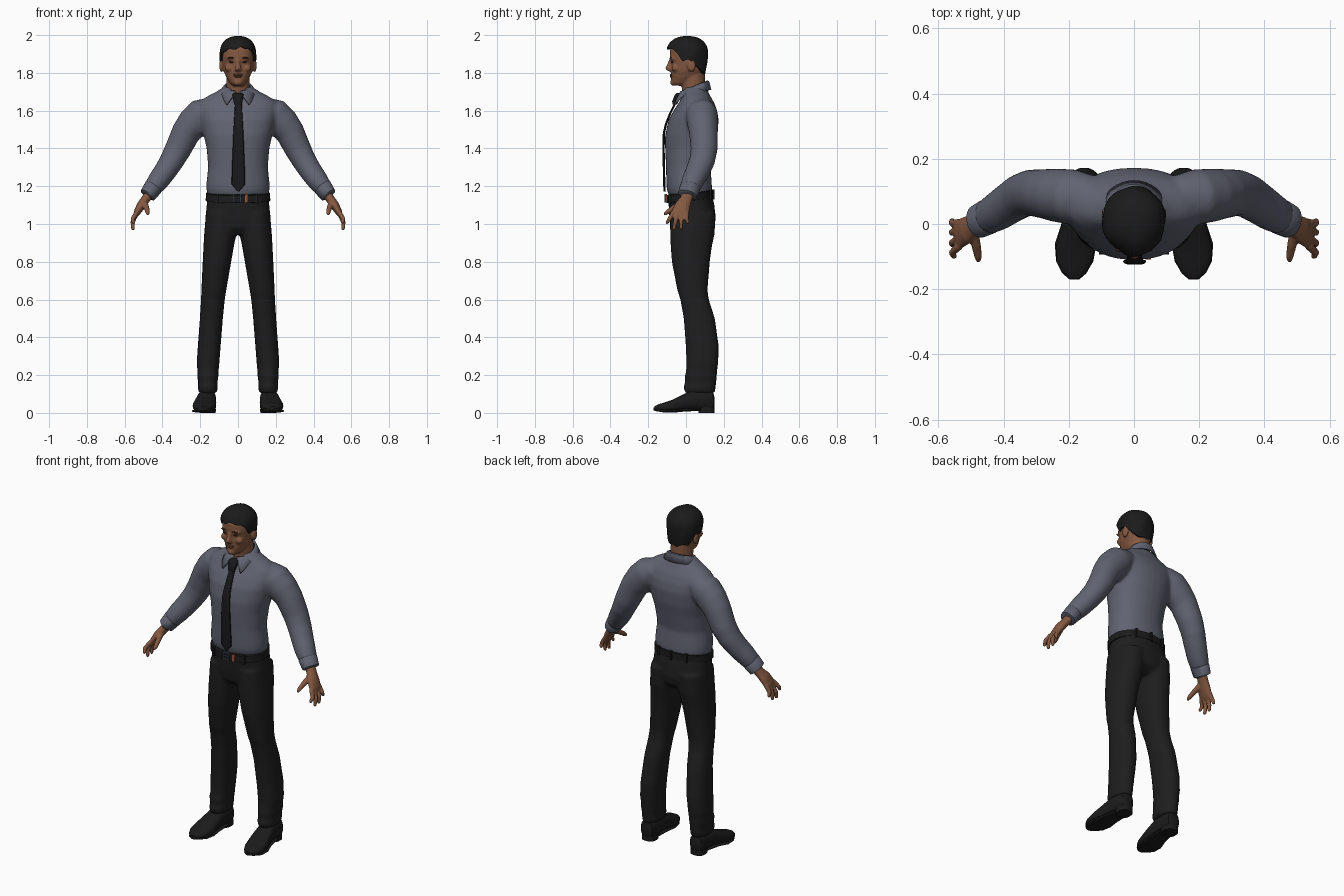
import bpy, bmesh, math
from mathutils import Vector, Matrix

X, Y, Z = Vector((1, 0, 0)), Vector((0, 1, 0)), Vector((0, 0, 1))


def material(name, rgb):
    m = bpy.data.materials.new(name)
    m.diffuse_color = (*rgb, 1)
    return m


SHIRT = material("slate shirt", (0.118, 0.125, 0.165))
BLACK = material("black cloth", (0.013, 0.013, 0.013))
TIE = material("tie black", (0.010, 0.010, 0.012))
LEATHER = material("black leather", (0.011, 0.011, 0.011))
HAIR = material("black hair", (0.011, 0.011, 0.011))
SKIN = material("brown skin", (0.23, 0.098, 0.052))
LIP = material("dark lip", (0.17, 0.065, 0.04))
EYE = material("dark eye", (0.035, 0.018, 0.012))
METAL = material("dark metal", (0.06, 0.075, 0.10))
TAN = material("tan leather", (0.30, 0.085, 0.035))


def loft(bm, rings, frame=None, n=32, p=2.0):
    """Skin rings of (centre, half size a, half size b); capped at both ends."""
    loops = []
    for i, (c, ra, rb) in enumerate(rings):
        c = Vector(c)
        if frame:
            a, b = frame
        else:
            t = Vector(rings[min(i + 1, len(rings) - 1)][0]) - Vector(rings[max(i - 1, 0)][0])
            t.normalize()
            a = Y.cross(t).normalized()
            b = t.cross(a)
        ring = []
        for k in range(n):
            w = 2 * math.pi * k / n
            cu, cv = math.cos(w), math.sin(w)
            u = math.copysign(abs(cu) ** (2 / p), cu)
            v = math.copysign(abs(cv) ** (2 / p), cv)
            ring.append(bm.verts.new(c + a * ra * u + b * rb * v))
        loops.append(ring)
    for r, q in zip(loops, loops[1:]):
        for k in range(n):
            bm.faces.new((r[k], r[(k + 1) % n], q[(k + 1) % n], q[k]))
    bm.faces.new(loops[0])
    bm.faces.new(loops[-1])


def slices(bm, rows, p=2.0, tilt=0.0):
    """Horizontal slices from (z, x min, x max, y front, y back)."""
    loft(bm, [(((x0 + x1) / 2, (f + b) / 2, z), (x1 - x0) / 2, (b - f) / 2)
              for z, x0, x1, f, b in rows], (X, (Y + Z * tilt)), p=p)


def ball(bm, c, r):
    bmesh.ops.create_uvsphere(bm, u_segments=20, v_segments=12, radius=1,
                              matrix=Matrix.Translation(c) @ Matrix.Diagonal((*r, 1)))


def block(bm, c, size):
    bmesh.ops.create_cube(bm, size=1, matrix=Matrix.Translation(c) @ Matrix.Diagonal((*size, 1)))


def finish(name, bm, mat, voxel=0, smooth=0, subsurf=0, solid=0, angle=50):
    bmesh.ops.recalc_face_normals(bm, faces=bm.faces)
    me = bpy.data.meshes.new(name)
    bm.to_mesh(me)
    bm.free()
    me.materials.append(mat)
    ob = bpy.data.objects.new(name, me)
    bpy.context.collection.objects.link(ob)
    bpy.ops.object.select_all(action='DESELECT')
    ob.select_set(True)
    bpy.context.view_layer.objects.active = ob
    bpy.ops.object.shade_smooth_by_angle(angle=math.radians(angle))
    if solid:
        m = ob.modifiers.new("thickness", 'SOLIDIFY')
        m.thickness, m.offset = solid, 0
    if voxel:
        m = ob.modifiers.new("merge", 'REMESH')
        m.mode, m.voxel_size, m.use_smooth_shade = 'VOXEL', voxel, True
    if smooth:
        m = ob.modifiers.new("soften", 'SMOOTH')
        m.factor, m.iterations = 0.5, smooth
    if subsurf:
        m = ob.modifiers.new("round", 'SUBSURF')
        m.levels = m.render_levels = subsurf
    return ob


def lerp(table, t):
    for (a, va), (b, vb) in zip(table, table[1:]):
        if t <= b:
            return va + (vb - va) * (t - a) / (b - a)
    return table[-1][1]


# Shirt: torso and sleeves merged
bm = bmesh.new()
torso = [(1.15, .160, -.092, .132), (1.185, .168, -.102, .138), (1.22, .167, -.104, .136),
         (1.30, .158, -.106, .130), (1.40, .166, -.110, .150), (1.47, .182, -.110, .166),
         (1.55, .200, -.093, .173), (1.60, .210, -.066, .165), (1.645, .205, -.036, .148),
         (1.675, .165, -.022, .130), (1.70, .115, -.018, .118), (1.725, .078, -.010, .108)]
slices(bm, [(z, -w, w, f, b) for z, w, f, b in torso], p=2.2)
for s in (-1, 1):
    loft(bm, [((s * x, y, z), a, b) for x, y, z, a, b in (
        (.13, .078, 1.615, .062, .07), (.19, .083, 1.58, .088, .085), (.235, .088, 1.535, .087, .082),
        (.275, .093, 1.485, .077, .076), (.318, .096, 1.395, .070, .071), (.350, .085, 1.335, .064, .068),
        (.385, .062, 1.280, .060, .064), (.420, .038, 1.232, .057, .060), (.448, .022, 1.195, .050, .054),
        (.458, .018, 1.18, .04, .046))])
finish("shirt", bm, SHIRT, voxel=.010, smooth=5)

# Cuffs
bm = bmesh.new()
for s in (-1, 1):
    loft(bm, [((s * x, y, z), a, b) for x, y, z, a, b in (
        (.444, .024, 1.200, .043, .048), (.449, .022, 1.194, .050, .055),
        (.478, .008, 1.153, .044, .052), (.481, .007, 1.149, .034, .042))])
finish("shirt_cuffs", bm, SHIRT)

# Collar: folded band around the neck, open at the front with two points
bm = bmesh.new()
rows = []
for i in range(33):
    t = -1 + i / 16
    w = math.pi * t * .95                      # 0 = back, ends = front
    back = (1 + math.cos(w)) / 2
    tip = max(0, (abs(t) - .72) / .28)
    rows.append([bm.verts.new(v) for v in (
        (.064 * math.sin(w), .045 + .066 * math.cos(w), 1.700 + .055 * back),
        (.073 * math.sin(w), .045 + .074 * math.cos(w), 1.698 + .055 * back),
        (.098 * math.sin(w) + math.copysign(.043 * tip, t), .040 + .090 * math.cos(w) - .012 * tip,
         1.675 + .035 * back - .045 * tip))])
for r, q in zip(rows, rows[1:]):
    for k in (0, 1):
        bm.faces.new((r[k], q[k], q[k + 1], r[k + 1]))
finish("shirt_collar", bm, SHIRT, solid=.009)

# Tie: knot and hanging blade
bm = bmesh.new()
loft(bm, [((0, -.060, 1.632), .018, .012), ((0, -.056, 1.65), .024, .017),
          ((0, -.042, 1.685), .029, .017), ((0, -.036, 1.693), .024, .012)], (X, Y), n=16, p=3)
loft(bm, [((.002, y, z), w, .006) for z, y, w in (
    (1.172, -.113, .004), (1.21, -.115, .036), (1.30, -.117, .034), (1.40, -.119, .030),
    (1.48, -.117, .027), (1.53, -.106, .024), (1.58, -.086, .021), (1.645, -.054, .018))],
    (X, Y), n=12, p=3)
finish("tie", bm, TIE, angle=40)

# Trousers: hips and both legs merged
bm = bmesh.new()
slices(bm, [(z, -w, w, f, b) for z, w, f, b in (
    (1.165, .160, -.094, .136), (1.10, .166, -.092, .150), (1.03, .173, -.088, .158),
    (.98, .172, -.080, .148), (.945, .14, -.05, .11))], p=2.3)
leg = [(1.06, .004, .170, -.085, .156), (.95, .008, .179, -.084, .152), (.88, .022, .183, -.081, .137),
       (.80, .036, .187, -.075, .126), (.65, .062, .194, -.046, .114), (.60, .070, .196, -.030, .121),
       (.50, .080, .202, -.012, .153), (.35, .092, .213, -.001, .174), (.26, .099, .219, .002, .170),
       (.22, .103, .214, .000, .165), (.19, .104, .217, -.008, .163), (.165, .109, .210, -.004, .160),
       (.135, .107, .213, -.014, .158), (.105, .112, .208, -.004, .152)]
for s in (-1, 1):
    slices(bm, [(z, min(s * a, s * b), max(s * a, s * b), f, k) for z, a, b, f, k in leg], p=2.2)
finish("trousers", bm, BLACK, voxel=.010, smooth=4)

# Belt with loops, buckle and tan tab
bm = bmesh.new()
loft(bm, [((0, .020, z), a, b) for z, a, b in (
    (1.122, .160, .110), (1.124, .171, .124), (1.163, .170, .124), (1.166, .158, .112))],
    (X, Y + Z * .1), n=48, p=2.2)
for x, y in ((.10, -.085), (-.10, -.085), (.09, .128), (-.09, .128), (0, .144)):
    block(bm, (x, y, 1.142 + .1 * y), (.014, .016, .052))
finish("belt", bm, LEATHER, angle=35)
bm = bmesh.new()
for x in (-.022, .014):
    block(bm, (x, -.107, 1.136), (.007, .012, .046))
for z in (1.116, 1.156):
    block(bm, (-.004, -.107, z), (.043, .012, .007))
block(bm, (-.004, -.107, 1.136), (.03, .010, .005))
finish("belt_buckle", bm, METAL)
bm = bmesh.new()
block(bm, (.044, -.104, 1.136), (.016, .009, .044))
finish("belt_tab", bm, TAN)

# Shoes: uppers lofted heel to toe, with heel blocks
bm = bmesh.new()
for s in (-1, 1):
    loft(bm, [((s * (a + b) / 2, y, (l + h) / 2), (b - a) / 2, (h - l) / 2) for y, a, b, l, h in (
        (.150, .140, .188, .03, .085), (.142, .126, .200, .015, .115), (.09, .118, .210, .014, .125),
        (.03, .116, .216, .016, .120), (-.02, .115, .228, .012, .095), (-.07, .116, .240, .004, .070),
        (-.115, .126, .238, .005, .055), (-.148, .144, .222, .010, .045), (-.168, .168, .198, .016, .034))],
        (X, Z), n=24, p=2.6)
    slices(bm, [(z, s * .162 - .042, s * .162 + .042, .065, .152) for z in (0, .03)], p=2.6)
    loft(bm, [((s * x, y, .010 + l), w, .008) for x, y, w, l in (
        (.162, .08, .045, .008), (.170, .0, .053, .006), (.179, -.06, .064, 0),
        (.182, -.115, .057, .0), (.183, -.152, .036, .006), (.183, -.171, .014, .010))], (X, Z), n=20, p=3)
finish("shoes", bm, LEATHER, angle=45)

# Head, neck, nose and ears merged
bm = bmesh.new()
head = [(1.732, .026, -.066, .0), (1.745, .042, -.076, .03), (1.775, .061, -.079, .075),
        (1.81, .076, -.079, .098), (1.85, .083, -.079, .108), (1.885, .086, -.086, .110),
        (1.92, .086, -.084, .108), (1.95, .078, -.070, .098), (1.975, .052, -.04, .07)]
slices(bm, [(z, -w, w, f, b) for z, w, f, b in head], p=2.2)
slices(bm, [(1.65, -.066, .066, -.02, .10), (1.72, -.062, .062, -.022, .10), (1.80, -.062, .062, -.03, .10)])
loft(bm, [((0, y, z), w, d) for z, y, w, d in (
    (1.875, -.080, .009, .008), (1.85, -.087, .010, .011), (1.825, -.094, .017, .016),
    (1.814, -.088, .018, .015), (1.808, -.080, .012, .010))], (X, Y), n=14)
ball(bm, (0, -.066, 1.75), (.024, .018, .018))
for s in (-1, 1):
    ball(bm, (s * .034, -.068, 1.876), (.028, .017, .009))
    ball(bm, (s * .046, -.056, 1.825), (.024, .020, .020))
    ball(bm, (s * .088, .030, 1.838), (.011, .022, .034))
finish("head", bm, SKIN, voxel=.006, smooth=2)

# Lips, eyes and brows
bm = bmesh.new()
ball(bm, (0, -.077, 1.790), (.026, .009, .005))
ball(bm, (0, -.077, 1.781), (.022, .009, .006))
finish("lips", bm, LIP)
bm = bmesh.new()
for s in (-1, 1):
    ball(bm, (s * .034, -.072, 1.857), (.014, .008, .0045))
    ball(bm, (s * .036, -.079, 1.880), (.021, .007, .004))
finish("eyes_and_brows", bm, EYE)

# Hair: swept cap whose lower edge follows a hairline (angle 0 = front)
bm = bmesh.new()
line = [(0, 1.932), (40, 1.925), (62, 1.905), (75, 1.868), (95, 1.866), (112, 1.845), (130, 1.812), (180, 1.792)]
N, M = 72, 22
rings = []
for j in range(1, M + 2):
    ring = []
    for k in range(N):
        w = 2 * math.pi * k / N
        deg = math.degrees(min(w, 2 * math.pi - w))
        low = lerp(line, deg) + .004 * math.sin(9 * w)
        f = min(j, M) / M
        z = 1.995 - (1.995 - low) * (1 - math.cos(f * math.pi / 2))
        h = (z - 1.90) / .095
        r = (1 - max(h, 0) ** 2.3) ** (1 / 2.3) if h > 0 else 1 - .10 * h * h
        r *= 1 + .022 * math.sin(6 * w + 30 * (1.99 - z)) * f + .02 * math.sin(3 * w + 1) * f
        if j > M:
            r *= .80                            # tuck the edge under
        ring.append(bm.verts.new((.097 * r * math.sin(w), .008 - .109 * r * math.cos(w),
                                  z + .004 * math.sin(4 * w) * f)))
    rings.append(ring)
for r, q in zip(rings, rings[1:]):
    for k in range(N):
        bm.faces.new((r[k], r[(k + 1) % N], q[(k + 1) % N], q[k]))
bm.faces.new(rings[0])
finish("hair", bm, HAIR)

# Hands: palm, four fingers and thumb merged
bm = bmesh.new()
fingers = [(-.068, -.100, 1.000, .552), (-.044, -.064, .966, .556),
           (-.018, -.026, .970, .556), (.004, .010, 1.000, .558)]
for s in (-1, 1):
    loft(bm, [((s * x, y, z), a, b) for x, y, z, a, b in (
        (.465, .012, 1.165, .026, .034), (.490, .000, 1.130, .024, .032), (.513, -.018, 1.098, .024, .042),
        (.535, -.030, 1.060, .018, .046), (.543, -.032, 1.042, .012, .042))], n=20)
    for y0, y1, z1, x1 in fingers:
        loft(bm, [((s * .536, y0, 1.062), .013, .012), ((s * .558, (y0 + y1) / 2 - .004, (1.05 + z1) / 2), .012, .011),
                  ((s * x1, y1, z1 + .008), .010, .009), ((s * x1, y1, z1), .005, .005)], n=12)
    loft(bm, [((s * .497, -.015, 1.115), .018, .018), ((s * .485, -.062, 1.088), .015, .015),
              ((s * .478, -.100, 1.062), .012, .012), ((s * .477, -.117, 1.050), .006, .006)], n=12)
finish("hands", bm, SKIN, voxel=.005, smooth=2)
